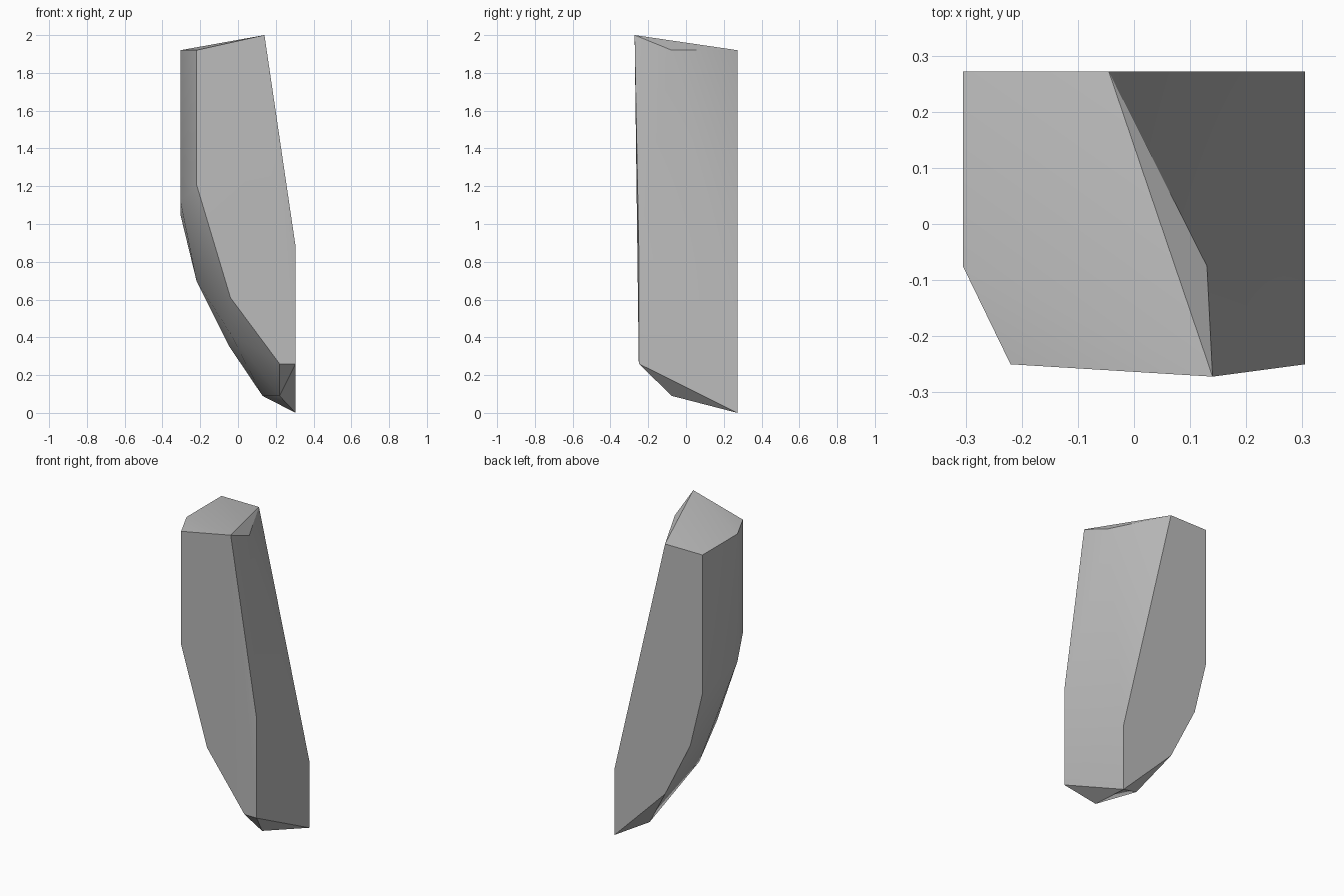
import bpy
import bmesh
import math

cube = bpy.data.objects.get("Cube")
if cube:
    bpy.data.objects.remove(cube, do_unlink=True)

# Plain grey stone
stone = bpy.data.materials.new("grey stone")
stone.use_nodes = True
colour = (0.5, 0.5, 0.5, 1)
stone.diffuse_color = colour
stone.node_tree.nodes["Principled BSDF"].inputs["Base Color"].default_value = colour

# Corner profiles (x, z) of the shard, keyed by their depth y
TOP = 1.92
profiles = {
    # front outline
    -0.25: [(-0.22, TOP), (-0.22, 1.21), (-0.04, 0.61), (0.22, 0.26),
            (0.305, 0.26), (0.305, 0.88)],
    # chamfered middle outline
    -0.075: [(-0.305, TOP), (-0.305, 1.12), (-0.04, 0.42), (0.22, 0.09),
             (0.13, TOP)],
    # back outline
    0.272: [(-0.305, TOP), (-0.305, 1.05), (-0.22, 0.7), (-0.045, 0.35),
            (0.305, 0), (0.305, 0.42), (-0.045, TOP)],
    # peak and lower chip
    -0.272: [(0.14, 2)],
    0.175: [(0.13, 0.09)],
}

# Wrap the outlines into one faceted shard
bm = bmesh.new()
for y, outline in profiles.items():
    for x, z in outline:
        bm.verts.new((x, y, z))
result = bmesh.ops.convex_hull(bm, input=bm.verts[:])
inside = {v for v in result["geom_interior"] if isinstance(v, bmesh.types.BMVert)}
bmesh.ops.delete(bm, geom=list(inside), context='VERTS')
bmesh.ops.dissolve_limit(bm, angle_limit=math.radians(0.5),
                         verts=bm.verts[:], edges=bm.edges[:])
bmesh.ops.recalc_face_normals(bm, faces=bm.faces[:])

mesh = bpy.data.meshes.new("stone_shard")
bm.to_mesh(mesh)
bm.free()
mesh.materials.append(stone)
shard = bpy.data.objects.new("stone_shard", mesh)
bpy.context.collection.objects.link(shard)

# Soft shading across the broad faces, crisp chamfers
bpy.ops.object.select_all(action='DESELECT')
shard.select_set(True)
bpy.context.view_layer.objects.active = shard
bpy.ops.object.shade_smooth_by_angle(angle=math.radians(30))
